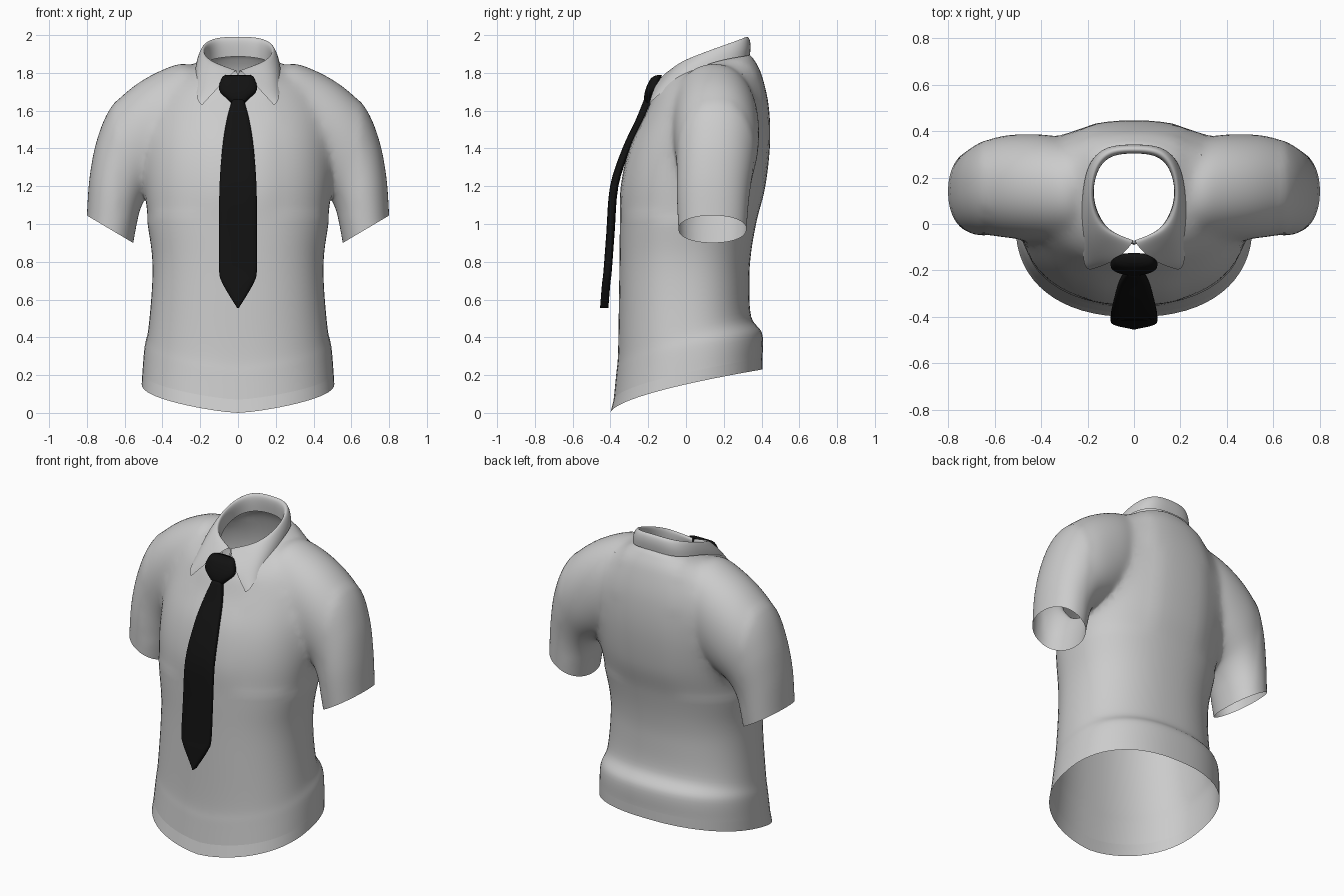
import bpy, bmesh, math

if "Cube" in bpy.data.objects:
    bpy.data.objects.remove(bpy.data.objects["Cube"])

N = 64


def catmull(keys, steps):
    """Smoothly interpolate a list of equal-length tuples."""
    out = []
    for i in range(len(keys) - 1):
        a, b = keys[max(i - 1, 0)], keys[i]
        c, d = keys[i + 1], keys[min(i + 2, len(keys) - 1)]
        for s in range(steps):
            t = s / steps
            out.append(tuple(
                .5 * (2*q + (r - p)*t + (2*p - 5*q + 4*r - u)*t*t + (3*q - p - 3*r + u)*t**3)
                for p, q, r, u in zip(a, b, c, d)))
    return out + [keys[-1]]


def unit(k, n):
    """Point k on a unit superellipse."""
    a = 2 * math.pi * k / N
    c, s = math.cos(a), math.sin(a)
    return math.copysign(abs(c)**(2/n), c), math.copysign(abs(s)**(2/n), s)


def body_ring(r, n=2.3):
    # half width, front y, back y, front z, back z
    w, yf, yb, zf, zb = r
    pts = []
    for k in range(N):
        u, v = unit(k, n)
        t = max((v + 1) / 2, 0)
        pts.append((w * u, yf + (yb - yf) * t, zf + (zb - zf) * t**.6))
    return pts


def sleeve_ring(r, side):
    # outer x z, inner x z, front y, back y
    ox, oz, ix, iz, yf, yb = r
    pts = []
    for k in range(N):
        u, v = unit(k, 2.15)
        t = (u + 1) / 2
        pts.append((side * (ix + (ox - ix) * t), (yf + yb)/2 + v*(yb - yf)/2, iz + (oz - iz) * t))
    return pts


def finish(name, bm):
    bmesh.ops.recalc_face_normals(bm, faces=bm.faces)
    me = bpy.data.meshes.new(name)
    bm.to_mesh(me)
    bm.free()
    me.shade_smooth()
    ob = bpy.data.objects.new(name, me)
    bpy.context.collection.objects.link(ob)
    return ob


def loft(name, rings, cap=True):
    bm = bmesh.new()
    rows = [[bm.verts.new(p) for p in r] for r in rings]
    for a, b in zip(rows, rows[1:]):
        for k in range(N):
            j = (k + 1) % N
            bm.faces.new((a[k], a[j], b[j], b[k]))
    if cap:
        bm.faces.new(rows[0])
        bm.faces.new(rows[-1])
    return finish(name, bm)


# Shirt body and hem band
hem = [(.51, -.40, .405, 0, .23), (.506, -.383, .405, .07, .29)]
body = [hem[1], (.495, -.37, .403, .2, .42), (.475, -.36, .345, .31, .51),
        (.455, -.355, .335, .6, .7), (.455, -.352, .345, .8, .85), (.48, -.35, .375, 1.0, 1.02),
        (.50, -.345, .42, 1.2, 1.2), (.49, -.30, .445, 1.4, 1.43), (.45, -.22, .437, 1.57, 1.63),
        (.37, -.18, .40, 1.66, 1.79), (.27, -.15, .36, 1.71, 1.87), (.19, -.13, .33, 1.74, 1.90)]
shirt = loft("shirt_body", [body_ring(r) for r in catmull(body, 6)])
loft("hem_band", [body_ring(r) for r in catmull(hem, 3)], cap=False)

# Sleeves, merged into the body
sleeve = [(.20, 1.80, .20, 1.35, -.05, .33), (.28, 1.855, .27, 1.30, -.07, .36),
          (.39, 1.825, .33, 1.25, -.075, .385), (.54, 1.745, .39, 1.2, -.07, .39),
          (.67, 1.62, .445, 1.17, -.06, .383), (.745, 1.45, .49, 1.13, -.05, .36),
          (.785, 1.25, .525, 1.05, -.048, .335), (.80, 1.045, .555, .90, -.04, .32)]
bpy.context.view_layer.objects.active = shirt
for side in (1, -1):
    arm = loft("sleeve_helper", [sleeve_ring(r, side) for r in catmull(sleeve, 6)])
    mod = shirt.modifiers.new("join", 'BOOLEAN')
    mod.operation, mod.solver, mod.object = 'UNION', 'EXACT', arm
    bpy.ops.object.modifier_apply(modifier=mod.name)
    bpy.data.objects.remove(arm)

# Open the ends and soften the armholes
bm = bmesh.new()
bm.from_mesh(shirt.data)
bmesh.ops.delete(bm, geom=[f for f in bm.faces if len(f.verts) > 20], context='FACES')
bmesh.ops.remove_doubles(bm, verts=bm.verts, dist=.004)
soft = [v for v in bm.verts if .2 < abs(v.co.x) < .64 and v.co.z > 1.04 and not v.is_boundary]
for _ in range(14):
    bmesh.ops.smooth_vert(bm, verts=soft, factor=.5, use_axis_x=True, use_axis_y=True, use_axis_z=True)
bm.to_mesh(shirt.data)
bm.free()
shirt.data.shade_smooth()

# Folded collar: each column runs inner bottom, fold, outer bottom
cols = [
    [(0, .31, 1.89), (0, .30, 1.99), (0, .335, 2.0), (0, .347, 1.95), (0, .34, 1.90)],
    [(.11, .30, 1.88), (.11, .295, 1.985), (.125, .33, 1.995), (.14, .34, 1.94), (.14, .335, 1.89)],
    [(.17, .22, 1.86), (.165, .22, 1.95), (.185, .235, 1.965), (.205, .24, 1.92), (.212, .24, 1.88)],
    [(.18, .1, 1.81), (.18, .1, 1.90), (.195, .1, 1.92), (.22, .08, 1.87), (.228, .06, 1.835)],
    [(.13, -.01, 1.77), (.14, 0, 1.86), (.155, -.02, 1.875), (.208, -.075, 1.79), (.222, -.10, 1.72)],
    [(.06, -.06, 1.74), (.07, -.04, 1.835), (.08, -.06, 1.845), (.15, -.14, 1.75), (.216, -.185, 1.65)],
    [(0, -.09, 1.74), (.004, -.06, 1.81), (.008, -.09, 1.82), (.085, -.165, 1.745), (.19, -.197, 1.63)]]
bm = bmesh.new()
grid = [[bm.verts.new(p) for p in c] for c in cols]
for a, b in zip(grid, grid[1:]):
    for k in range(4):
        bm.faces.new((a[k], a[k+1], b[k+1], b[k]))
collar = finish("collar", bm)
collar.modifiers.new("mirror", 'MIRROR')
sub = collar.modifiers.new("smooth", 'SUBSURF')
sub.levels = sub.render_levels = 3
sub.boundary_smooth = 'PRESERVE_CORNERS'

# Necktie blade and knot
black = bpy.data.materials.new("tie_black")
black.diffuse_color = (.006, .006, .006, 1)
black.use_nodes = True
black.node_tree.nodes["Principled BSDF"].inputs["Base Color"].default_value = black.diffuse_color
blade = [(1.66, .03, -.20), (1.55, .06, -.245), (1.4, .083, -.315), (1.2, .098, -.38),
         (.95, .1, -.40), (.75, .1, -.415), (.69, .084, -.422), (.62, .045, -.428), (.555, .004, -.433)]
knot = [(.06, -.165, -.125, 1.785, 1.79), (.085, -.19, -.13, 1.765, 1.78),
        (.10, -.215, -.14, 1.71, 1.71), (.055, -.222, -.16, 1.66, 1.66), (.03, -.21, -.175, 1.635, 1.635)]
parts = [loft("tie_blade", [body_ring((w, y - .022, y + .022, z, z), 3.5) for z, w, y in catmull(blade, 4)]),
         loft("tie_knot", [body_ring(r, 2.6) for r in catmull(knot, 4)])]
for ob in parts:
    ob.data.materials.append(black)
